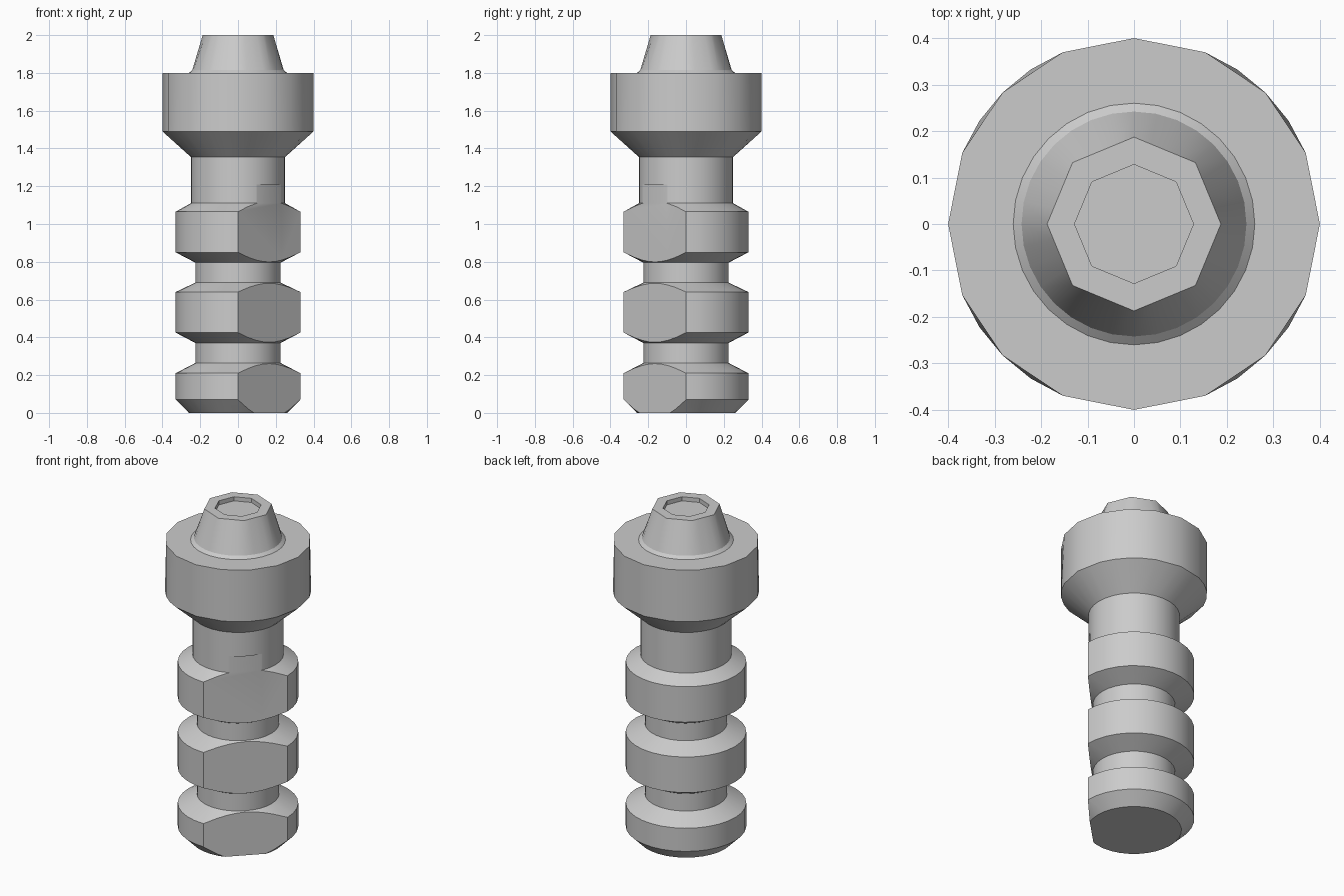
import bpy, bmesh
from math import sin, cos, radians, pi
from mathutils import Vector

cube = bpy.data.objects.get("Cube")
if cube:
    bpy.data.objects.remove(cube)

SIDES = 32
FLAT = 0.233      # distance of the milled flat from the axis
FLAT_TOP = 1.21   # height where the flat ends

metal = bpy.data.materials.new("grey_metal")
metal.use_nodes = True
GREY = (0.6, 0.6, 0.6, 1)
metal.diffuse_color = GREY
metal.node_tree.nodes["Principled BSDF"].inputs["Base Color"].default_value = GREY


def round_shape(i):
    return 1


def head_shape(i):
    # Flatten the sides nearest the axes into chords
    return cos(pi / 16) if i % 8 in (1, 7) else 1


def rim_shape(i):
    # Sixteen straight sides
    return cos(pi / 16) if i % 2 else 1


def octagon(i):
    return cos(pi / 8) / cos((i % 4) * 2 * pi / SIDES - pi / 8)


def lathe(bm, rows):
    """Loft rings of (radius, height, shape) and cap both ends."""
    rings = []
    for radius, z, shape in rows:
        ring = []
        for i in range(SIDES):
            a = 2 * pi * i / SIDES
            r = radius * shape(i)
            ring.append(bm.verts.new((r * cos(a), r * sin(a), z)))
        rings.append(ring)
    for low, high in zip(rings, rings[1:]):
        for i in range(SIDES):
            j = (i + 1) % SIDES
            bm.faces.new((low[i], low[j], high[j], high[i]))
    bm.faces.new(rings[0][::-1])
    bm.faces.new(rings[-1])


def finish(name, bm):
    bmesh.ops.recalc_face_normals(bm, faces=bm.faces)
    mesh = bpy.data.meshes.new(name)
    bm.to_mesh(mesh)
    bm.free()
    mesh.materials.append(metal)
    obj = bpy.data.objects.new(name, mesh)
    bpy.context.collection.objects.link(obj)
    bpy.ops.object.select_all(action="DESELECT")
    obj.select_set(True)
    bpy.context.view_layer.objects.active = obj
    bpy.ops.object.shade_smooth_by_angle(angle=radians(25))


# Grooved shank with three chamfered collars
profile = [(0.26, 0), (0.33, 0.07), (0.33, 0.21), (0.225, 0.265),
           (0.225, 0.37), (0.33, 0.425), (0.33, 0.64), (0.225, 0.69),
           (0.225, 0.795), (0.33, 0.85), (0.33, 1.065), (0.25, 1.11),
           (0.25, FLAT_TOP)]
bm = bmesh.new()
lathe(bm, [(r, z, round_shape) for r, z in profile])
# Mill the flat across the front left side
normal = Vector((1, -1, 0)).normalized()
cut = bmesh.ops.bisect_plane(
    bm, geom=bm.verts[:] + bm.edges[:] + bm.faces[:], dist=1e-5,
    plane_co=normal * FLAT, plane_no=normal, clear_outer=True)
edges = [e for e in cut["geom_cut"] if isinstance(e, bmesh.types.BMEdge)]
bmesh.ops.holes_fill(bm, edges=edges, sides=0)
finish("grooved_shank", bm)

# Neck, flared head, tapered octagonal tip and its shallow socket
bm = bmesh.new()
lathe(bm, [(0.25, FLAT_TOP, round_shape), (0.25, 1.355, round_shape),
           (0.4, 1.49, head_shape), (0.4, 1.8, rim_shape),
           (0.26, 1.8, round_shape), (0.242, 1.815, round_shape),
           (0.187, 2, octagon), (0.128, 2, octagon),
           (0.128, 1.975, octagon)])
finish("neck_and_head", bm)
